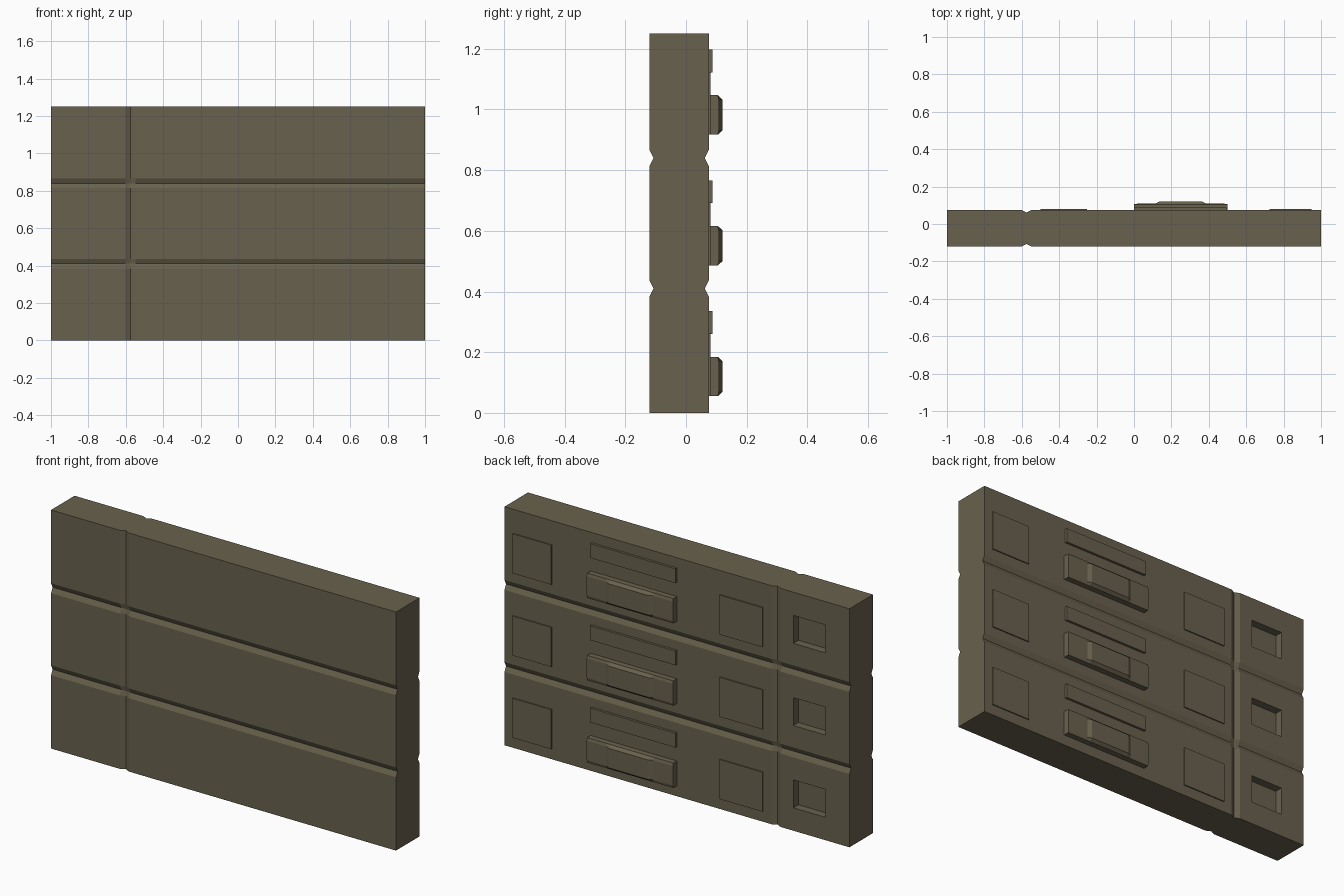
import bpy, bmesh

if "Cube" in bpy.data.objects:
    bpy.data.objects.remove(bpy.data.objects["Cube"])

FRONT, BACK, HEIGHT = -0.12, 0.075, 1.25
GROOVE_X, GROOVE_Z = -0.575, (0.41, 0.84)
PITCH = 0.431

mat = bpy.data.materials.new("olive_drab")
mat.diffuse_color = (0.14, 0.12, 0.075, 1)
mat.use_nodes = True
mat.node_tree.nodes["Principled BSDF"].inputs["Base Color"].default_value = mat.diffuse_color


def finish(name, bm):
    bmesh.ops.recalc_face_normals(bm, faces=bm.faces[:])
    mesh = bpy.data.meshes.new(name)
    bm.to_mesh(mesh)
    bm.free()
    mesh.materials.append(mat)
    ob = bpy.data.objects.new(name, mesh)
    bpy.context.collection.objects.link(ob)
    return ob


def add_box(bm, x0, x1, y0, y1, z0, z1):
    vs = bmesh.ops.create_cube(bm, size=1)["verts"]
    for v in vs:
        v.co.x = x1 if v.co.x > 0 else x0
        v.co.y = y1 if v.co.y > 0 else y0
        v.co.z = z1 if v.co.z > 0 else z0


def rows(name, *box):
    """The same box repeated on each of the three stacked bands."""
    bm = bmesh.new()
    x0, x1, y0, y1, z0, z1 = box
    for i in range(3):
        add_box(bm, x0, x1, y0, y1, z0 + i * PITCH, z1 + i * PITCH)
    return finish(name, bm)


# Panel: front and back sheets with V grooves, joined round the rim
half, depth = 0.026, 0.013
xs = [-1, GROOVE_X - half, GROOVE_X, GROOVE_X + half, 1]
zs = [0] + [g + d for g in GROOVE_Z for d in (-half, 0, half)] + [HEIGHT]
bm = bmesh.new()
for y, inward in ((FRONT, depth), (BACK, -depth)):
    grid = [[bm.verts.new((x, y + (inward if x == GROOVE_X or z in GROOVE_Z else 0), z))
             for x in xs] for z in zs]
    for j in range(len(zs) - 1):
        for i in range(len(xs) - 1):
            bm.faces.new((grid[j][i], grid[j][i + 1], grid[j + 1][i + 1], grid[j + 1][i]))
bmesh.ops.bridge_loops(bm, edges=[e for e in bm.edges if e.is_boundary])
panel = finish("grooved_panel", bm)

# Recessed pockets cut into the narrow strip
cutter = rows("pocket_cutter", -0.861, -0.675, BACK - 0.042, BACK + 0.05, 0.12, 0.266)
cutter.hide_render = True
cutter.hide_set(True)
cut = panel.modifiers.new("pockets", "BOOLEAN")
cut.operation = "DIFFERENCE"
cut.solver = "EXACT"
cut.object = cutter

# Thin raised plates and the ledge bars
sunk = BACK - 0.01
rows("inner_plates", -0.5, -0.25, sunk, 0.081, 0.055, 0.262)
rows("outer_plates", 0.725, 0.95, sunk, 0.081, 0.055, 0.262)
rows("ledge_bars", 0.0, 0.495, sunk, 0.088, 0.26, 0.335)

# Handles: slab with a chamfered rim and a raised middle pad
bm = bmesh.new()
for i in range(3):
    z = 0.12 + i * PITCH
    sections = []
    for x, top in ((0, 0.108), (0.115, 0.11), (0.135, 0.12), (0.365, 0.12), (0.385, 0.11), (0.5, 0.108)):
        profile = [(sunk, -0.065), (0.105, -0.065), (top, -0.051),
                   (top, 0.051), (0.105, 0.065), (sunk, 0.065)]
        sections.append([bm.verts.new((x, y, z + dz)) for y, dz in profile])
    for a, b in zip(sections, sections[1:]):
        for k in range(6):
            n = (k + 1) % 6
            bm.faces.new((a[k], a[n], b[n], b[k]))
    bm.faces.new(sections[0])
    bm.faces.new(sections[-1])
finish("handles", bm)
